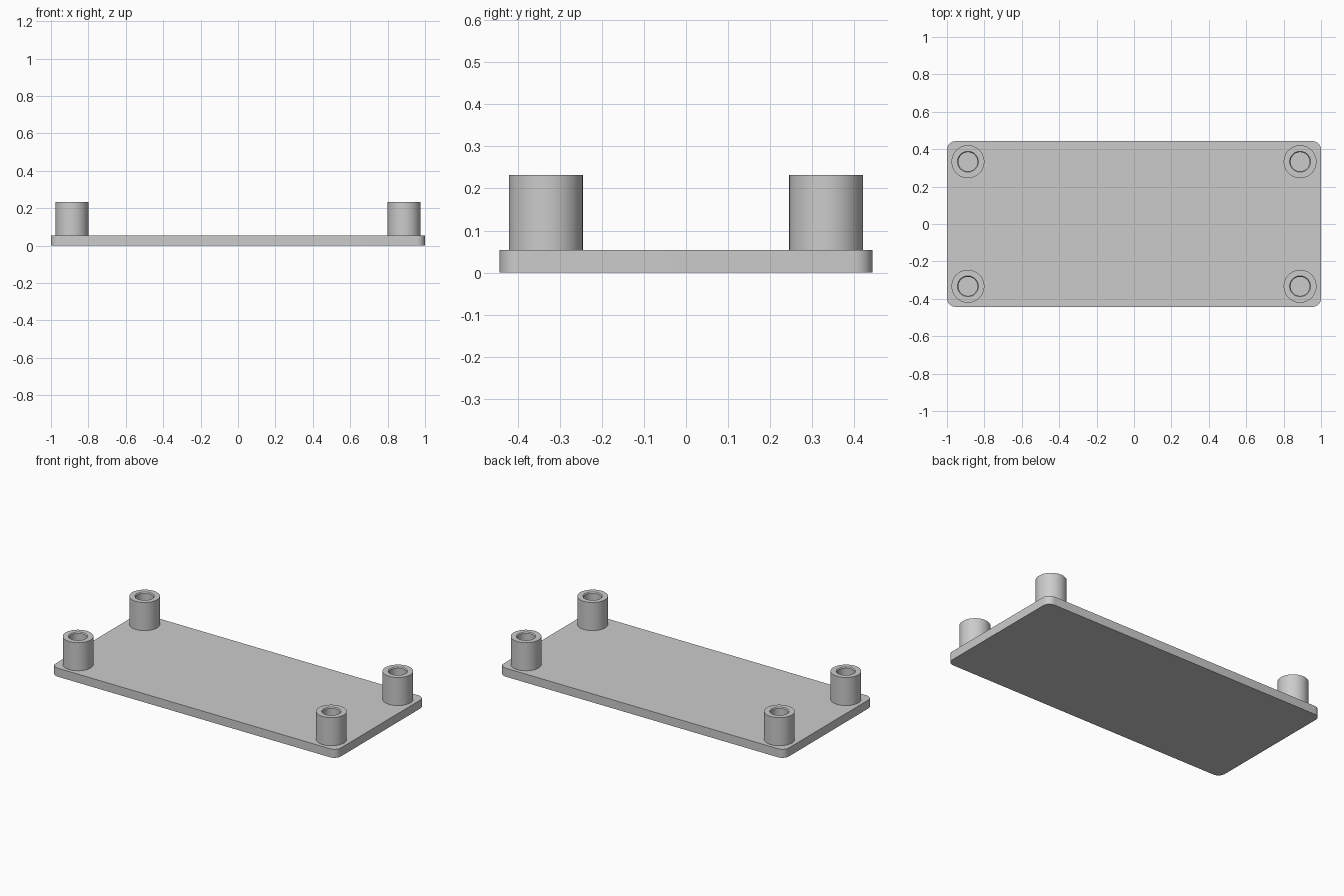
import bpy
import bmesh
import math

cube = bpy.data.objects.get("Cube")
if cube:
    bpy.data.objects.remove(cube, do_unlink=True)

HALF_X, HALF_Y = 1.0, 0.443
PLATE_TOP, POST_TOP = 0.054, 0.232
CORNER = 0.045
POST_X, POST_Y, POST_R = 0.888, 0.333, 0.088
HOLE_R, RIM_R, RIM_DEPTH = 0.051, 0.056, 0.006

grey = bpy.data.materials.new("plain grey")
grey.use_nodes = True
colour = (0.6, 0.6, 0.6, 1)
grey.diffuse_color = colour
grey.node_tree.nodes["Principled BSDF"].inputs["Base Color"].default_value = colour


def finish(bm, name, location=(0, 0, 0)):
    bmesh.ops.recalc_face_normals(bm, faces=bm.faces)
    mesh = bpy.data.meshes.new(name)
    bm.to_mesh(mesh)
    bm.free()
    mesh.materials.append(grey)
    obj = bpy.data.objects.new(name, mesh)
    obj.location = location
    bpy.context.collection.objects.link(obj)
    bpy.ops.object.select_all(action='DESELECT')
    obj.select_set(True)
    bpy.context.view_layer.objects.active = obj
    bpy.ops.object.shade_smooth_by_angle(angle=math.radians(30))


# Base plate with rounded vertical corners
bm = bmesh.new()
bmesh.ops.create_cube(bm, size=1)
bmesh.ops.scale(bm, verts=bm.verts, vec=(2 * HALF_X, 2 * HALF_Y, PLATE_TOP))
bmesh.ops.translate(bm, verts=bm.verts, vec=(0, 0, PLATE_TOP / 2))
uprights = [e for e in bm.edges
            if abs(e.verts[0].co.z - e.verts[1].co.z) > PLATE_TOP / 2]
bmesh.ops.bevel(bm, geom=uprights, offset=CORNER, segments=8,
                profile=0.5, affect='EDGES')
finish(bm, "base_plate")


# Hollow posts, turned from a profile: outer wall, top ring, rim, bore, floor
def post(name, x, y):
    profile = [(POST_R, PLATE_TOP), (POST_R, POST_TOP), (RIM_R, POST_TOP),
               (HOLE_R, POST_TOP - RIM_DEPTH), (HOLE_R, PLATE_TOP + 0.001),
               (0, PLATE_TOP + 0.001)]
    bm = bmesh.new()
    verts = [bm.verts.new((r, 0, z)) for r, z in profile]
    edges = [bm.edges.new(pair) for pair in zip(verts, verts[1:])]
    bmesh.ops.spin(bm, geom=verts + edges, cent=(0, 0, 0), axis=(0, 0, 1),
                   angle=math.tau, steps=48)
    bmesh.ops.remove_doubles(bm, verts=bm.verts, dist=0.0001)
    finish(bm, name, (x, y, 0))


for side, sx in (("left", 1), ("right", -1)):
    for end, sy in (("front", -1), ("back", 1)):
        post(f"{end}_{side}_post", sx * POST_X, sy * POST_Y)
